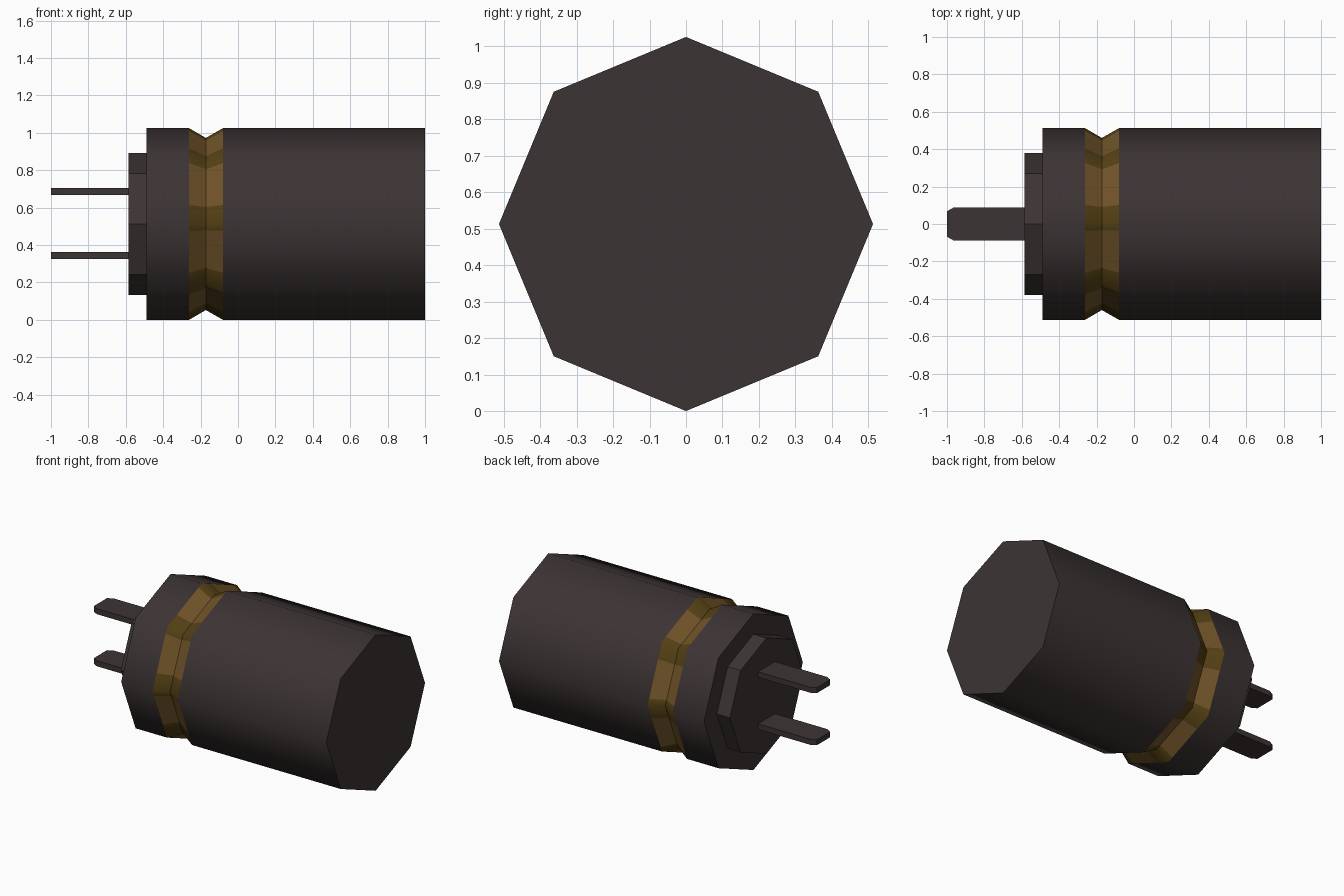
import bpy, bmesh, math

if "Cube" in bpy.data.objects:
    bpy.data.objects.remove(bpy.data.objects["Cube"])

CZ = 0.5125   # height of the long axis
R = 0.5125    # body radius, corner to centre


def material(name, rgb):
    m = bpy.data.materials.new(name)
    m.diffuse_color = (*rgb, 1)
    m.use_nodes = True
    m.node_tree.nodes["Principled BSDF"].inputs["Base Color"].default_value = m.diffuse_color
    return m


BLACK = material("warm_black", (0.046, 0.034, 0.034))
GOLD = material("gold", (0.165, 0.088, 0.022))
DARK_GOLD = material("dark_gold", (0.090, 0.052, 0.007))


def finish(name, bm, mats, smooth=None):
    bmesh.ops.recalc_face_normals(bm, faces=bm.faces)
    me = bpy.data.meshes.new(name)
    bm.to_mesh(me)
    bm.free()
    for m in mats:
        me.materials.append(m)
    ob = bpy.data.objects.new(name, me)
    bpy.context.collection.objects.link(ob)
    if smooth:
        bpy.ops.object.select_all(action='DESELECT')
        ob.select_set(True)
        bpy.context.view_layer.objects.active = ob
        bpy.ops.object.shade_smooth_by_angle(angle=math.radians(smooth))
    return ob


def corner(r, k):
    a = k * math.pi / 4
    return -r * math.cos(a), CZ + r * math.sin(a)


def tube(name, profile, mats, cuts=(0,), dark=(), caps=True, smooth=None):
    """Octagonal loft along x; cuts split each side, dark lists the strips in material 1."""
    bm = bmesh.new()
    rings = []
    for x, r in profile:
        ring = []
        for k in range(8):
            (y0, z0), (y1, z1) = corner(r, k), corner(r, k + 1)
            for t in cuts:
                ring.append(bm.verts.new((x, y0 + (y1 - y0) * t, z0 + (z1 - z0) * t)))
        rings.append(ring)
    n = len(rings[0])
    for a, b in zip(rings, rings[1:]):
        for i in range(n):
            j = (i + 1) % n
            f = bm.faces.new((a[i], a[j], b[j], b[i]))
            f.material_index = 1 if i % len(cuts) in dark else 0
    if caps:
        bm.faces.new(rings[0])
        bm.faces.new(rings[-1])
    return finish(name, bm, mats, smooth)


# Main barrel and front ring, with smooth sides and sharp ends
tube("barrel", [(-0.08, R), (1.0, R)], [BLACK], smooth=50)
tube("front_ring", [(-0.49, R), (-0.262, R)], [BLACK], smooth=50)

# Grooved gold band, darker around each corner
tube("gold_band", [(-0.262, R), (-0.172, 0.46), (-0.08, R)], [GOLD, DARK_GOLD],
     cuts=(0, 0.28, 0.9), dark=(0, 2), caps=False, smooth=50)

# Stepped collar that holds the prongs
tube("collar", [(-0.585, 0.38), (-0.48, 0.38)], [BLACK])

# Two flat prongs with clipped tips
outline = [(-0.57, -0.088), (-0.965, -0.088), (-1.0, -0.068),
           (-1.0, 0.068), (-0.965, 0.088), (-0.57, 0.088)]
for name, z in (("upper_prong", 0.686), ("lower_prong", 0.344)):
    bm = bmesh.new()
    face = bm.faces.new([bm.verts.new((x, y, z - 0.018)) for x, y in outline])
    ext = bmesh.ops.extrude_face_region(bm, geom=[face])
    top = [v for v in ext["geom"] if isinstance(v, bmesh.types.BMVert)]
    bmesh.ops.translate(bm, verts=top, vec=(0, 0, 0.036))
    finish(name, bm, [BLACK])
